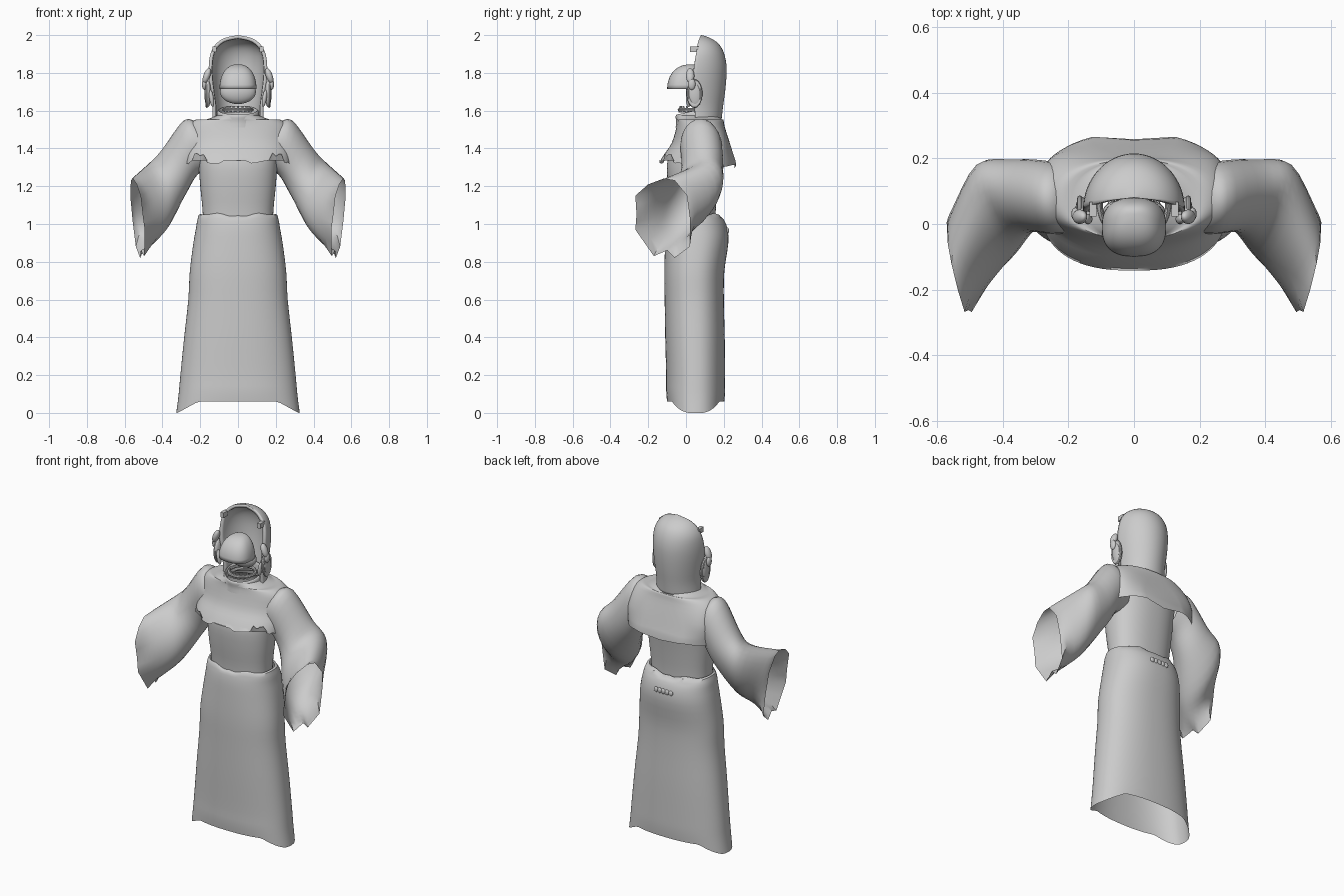
import bpy, bmesh, math, random
from mathutils import Vector as V

if "Cube" in bpy.data.objects:
    bpy.data.objects.remove(bpy.data.objects["Cube"])

random.seed(4)
cloth = bpy.data.materials.new("grey_cloth")
cloth.diffuse_color = (0.6, 0.6, 0.6, 1)
cloth.use_nodes = True
cloth.node_tree.nodes["Principled BSDF"].inputs["Base Color"].default_value = cloth.diffuse_color


def finish(ob, mirror=False, thick=0, angle=40):
    ob.data.materials.clear()
    ob.data.materials.append(cloth)
    if mirror:
        ob.modifiers.new("mirror", 'MIRROR')
    if thick:
        m = ob.modifiers.new("thickness", 'SOLIDIFY')
        m.thickness, m.offset = thick, -1
    bpy.ops.object.select_all(action='DESELECT')
    ob.select_set(True)
    bpy.context.view_layer.objects.active = ob
    bpy.ops.object.shade_smooth_by_angle(angle=math.radians(angle))
    return ob


def catmull(rings, steps):
    """Smoothly fill in rings between the given ones."""
    out = []
    for i in range(len(rings) - 1):
        r = [rings[max(0, min(len(rings) - 1, i + k))] for k in (-1, 0, 1, 2)]
        for s in range(steps):
            t = s / steps
            out.append([b + (c - a) * (t / 2) + (2 * a - 5 * b + 4 * c - d) * (t * t / 2)
                        + (3 * b - a - 3 * c + d) * (t ** 3 / 2) for a, b, c, d in zip(*r)])
    return out + [rings[-1]]


def loft(name, rings, steps=3, closed=True, adjust=None, **kw):
    rings = catmull(rings, steps)
    if adjust:
        adjust(rings)
    bm = bmesh.new()
    vs = [[bm.verts.new(p) for p in r] for r in rings]
    n = len(rings[0])
    for a, b in zip(vs, vs[1:]):
        for i in range(n if closed else n - 1):
            j = (i + 1) % n
            bm.faces.new((a[i], a[j], b[j], b[i]))
    bmesh.ops.remove_doubles(bm, verts=bm.verts, dist=0.0005)
    bmesh.ops.recalc_face_normals(bm, faces=bm.faces)
    me = bpy.data.meshes.new(name)
    bm.to_mesh(me)
    bm.free()
    ob = bpy.data.objects.new(name, me)
    bpy.context.collection.objects.link(ob)
    return finish(ob, **kw)


def oval(z, rx, yf, yb, e=2.3, eb=None, n=72):
    """Horizontal rounded cross-section; e and eb set front and back squareness."""
    pts = []
    for i in range(n):
        t = 2 * math.pi * i / n
        c, s = math.cos(t), math.sin(t)
        k = 2 / (eb if eb and s > 0 else e)
        pts.append(V((rx * math.copysign(abs(c) ** k, c),
                      (yf + yb) / 2 + (yb - yf) / 2 * math.copysign(abs(s) ** k, s), z)))
    return pts


def blob(name, loc, size, mirror=False, rot=(0, 0, 0)):
    bpy.ops.mesh.primitive_uv_sphere_add(segments=24, ring_count=16, radius=1)
    ob = bpy.context.object
    ob.name = name
    ob.scale, ob.rotation_euler, ob.location = size, rot, loc
    bpy.ops.object.transform_apply(location=True, rotation=True, scale=True)
    return finish(ob, mirror)


# Skirt: hem lifted in the middle, waist edge dipping in front
def hem_lift(rings):
    for k, r in enumerate(rings[:6]):
        for p in r:
            p.z += 0.06 * (1 - k / 6) * max(0, min(1, (0.32 - abs(p.x)) / 0.11))
    for r in rings[-3:]:
        for p in r:
            p.z += 0.06 * abs(p.x) - 0.006 * math.sin(abs(p.x) * 45)


loft("skirt", [oval(*a) for a in (
    (0, .327, -.10, .203), (.09, .315, -.105, .207), (.2, .305, -.105, .207),
    (.4, .285, -.11, .205), (.6, .263, -.113, .2), (.75, .255, -.115, .203), (.9, .236, -.11, .224),
    (.98, .222, -.105, .218), (1.03, .213, -.095, .195), (1.045, .195, -.082, .165))],
    adjust=hem_lift)

# Torso
loft("torso", [oval(*a) for a in (
    (1.0, .185, -.075, .155), (1.08, .188, -.08, .158), (1.2, .2, -.095, .17), (1.32, .208, -.1, .185),
    (1.42, .21, -.07, .19), (1.5, .2, -.04, .18), (1.54, .12, -.03, .16))])


# Short cape with a torn hem, humped over both shoulder blades
def torn_hem(rings):
    for p in rings[-1]:
        if p.y < 0.05:
            p.z += random.uniform(-.008, .014) + (.04 if .17 < abs(p.x) < .24 else 0)
        else:
            p.z -= .02 + .008 * math.cos(p.x * 20)
    for k, r in enumerate(rings[-9:]):
        for p in r:
            if p.y > .1:
                x = abs(p.x)
                drop = .012 * (1 - x / .1) ** 2 if x < .1 else .058 * min(1, (x - .1) / .17) ** 1.4
                p.y -= drop * k / 8


loft("cape", [oval(*a) for a in (
    (1.575, .11, -.05, .175), (1.553, .17, -.05, .19), (1.552, .225, -.045, .198),
    (1.515, .268, -.05, .205, 2.3, 2.8), (1.43, .28, -.075, .232, 2.3, 5),
    (1.37, .285, -.115, .253, 2.4, 6), (1.325, .285, -.142, .27, 2.5, 6))],
    adjust=torn_hem)

# Wide sleeves ending in an uneven open cuff
N = 24


def tilted(c, u, v):
    c, u, v = V(c), V(u), V(v)
    return [c + u * math.cos(2 * math.pi * i / N) - v * math.sin(2 * math.pi * i / N) for i in range(N)]


cuff = [(-.12, 1.24), (-.2, 1.21), (-.268, 1.15), (-.262, 1.05), (-.268, .97), (-.17, .83),
        (-.1, .86), (-.06, .82), (.02, .88), (.022, 1.02), (.005, 1.15), (-.06, 1.23)]
corners = [V((.567 + .2 * (y + .06) + .12 * (z - 1.23), y, z)) for y, z in cuff]
edge = []
for i, p in enumerate(corners):
    edge += [p, (p + corners[(i + 1) % 12]) / 2]
loft("sleeve", [
    tilted((.18, .07, 1.41), (.03, 0, .12), (0, .10, 0)),
    tilted((.25, .08, 1.405), (.035, 0, .145), (0, .11, 0)),
    tilted((.34, .085, 1.275), (.065, .01, .115), (.01, .112, 0)),
    tilted((.42, .045, 1.155), (.05, .04, .165), (.04, .133, 0)),
    tilted((.492, -.06, 1.08), (.05, .0, .175), (.043, .122, 0)),
    edge], steps=4, mirror=True)


# Hood: open-fronted shell
def arch(z, w, yf, yb):
    return [V((w * math.sin(a), yf + (yb - yf) * math.cos(a), z))
            for a in (math.pi / 2 * (i / 16 - 1) for i in range(33))]


loft("hood", [arch(*a) for a in (
    (1.55, .135, .05, .188), (1.62, .135, .045, .196), (1.7, .145, .04, .207), (1.78, .154, .038, .214),
    (1.85, .154, .045, .213), (1.91, .143, .055, .199), (1.955, .115, .062, .172), (1.985, .07, .072, .128),
    (2.0, 0, .08, .082))],
    closed=False, thick=.018)

# Hood hooks at the brow
bpy.ops.mesh.primitive_cube_add(size=1)
hook = bpy.context.object
hook.name = "hood_hook"
hook.scale, hook.location = (.022, .045, .03), (.125, .045, 1.925)
bpy.ops.object.transform_apply(location=True, rotation=True, scale=True)
finish(hook, mirror=True)

# Visor: open-bottomed elongated dome, reaching back into the hood
dome = [[p + V((0, 0, 0)) for p in oval(1.715 + .13 * math.sin(a), .098 * math.cos(a) ** .8 + .0001,
                                        .03 - .13 * math.cos(a) ** .8, .03 + .05 * math.cos(a) ** .8, 2.5, n=40)]
        for a in (math.pi / 2 * k / 9 for k in range(10))]
loft("visor", dome, steps=1, thick=.006)
blob("chin_guard", (0, .04, 1.70), (.095, .04, .065))


# Collar, sloping up to the back
def slope(rings):
    for r in rings:
        for p in r:
            p.z += .22 * (p.y + .055)


loft("collar", [oval(*a, 2, n=40) for a in (
    (1.51, .13, -.055, .17), (1.54, .115, -.052, .165), (1.57, .11, -.055, .165), (1.575, .1, -.045, .155),
    (1.53, .095, -.04, .15))], adjust=slope)

# Jaw ring with small teeth
bpy.ops.mesh.primitive_torus_add(major_radius=.075, minor_radius=.009, major_segments=32,
                                 minor_segments=8, location=(0, .04, 1.605))
bpy.context.object.name = "jaw_ring"
finish(bpy.context.object)
for i in range(7):
    a = math.radians(-150 + 20 * i)
    bpy.ops.mesh.primitive_cone_add(vertices=8, radius1=.011, radius2=.004, depth=.035,
                                    location=(.07 * math.cos(a), .04 + .07 * math.sin(a), 1.607))
    bpy.context.object.name = "tooth"
    finish(bpy.context.object)

# Ear pieces
blob("ear_shell", (.16, .045, 1.69), (.018, .038, .072), True, (.1, 0, 0))
blob("ear_top", (.165, .022, 1.785), (.018, .022, .042), True, (0, -.35, 0))
blob("ear_knob", (.178, .03, 1.74), (.013, .02, .03), True)
blob("ear_fang", (.14, .015, 1.665), (.012, .016, .045), True, (0, .15, 0))
bpy.ops.mesh.primitive_torus_add(major_radius=.034, minor_radius=.008, major_segments=28, minor_segments=8)
rim = bpy.context.object
rim.name = "ear_rim"
rim.scale, rim.rotation_euler, rim.location = (1.8, 1, 1), (0, math.pi / 2, 0), (.165, .045, 1.69)
bpy.ops.object.transform_apply(location=True, rotation=True, scale=True)
finish(rim, mirror=True)

# Comb-like clasp at the back of the waist
for i in range(5):
    blob("clasp_bump", (-.05 + .025 * i, .22, .965), (.014, .008, .016))
